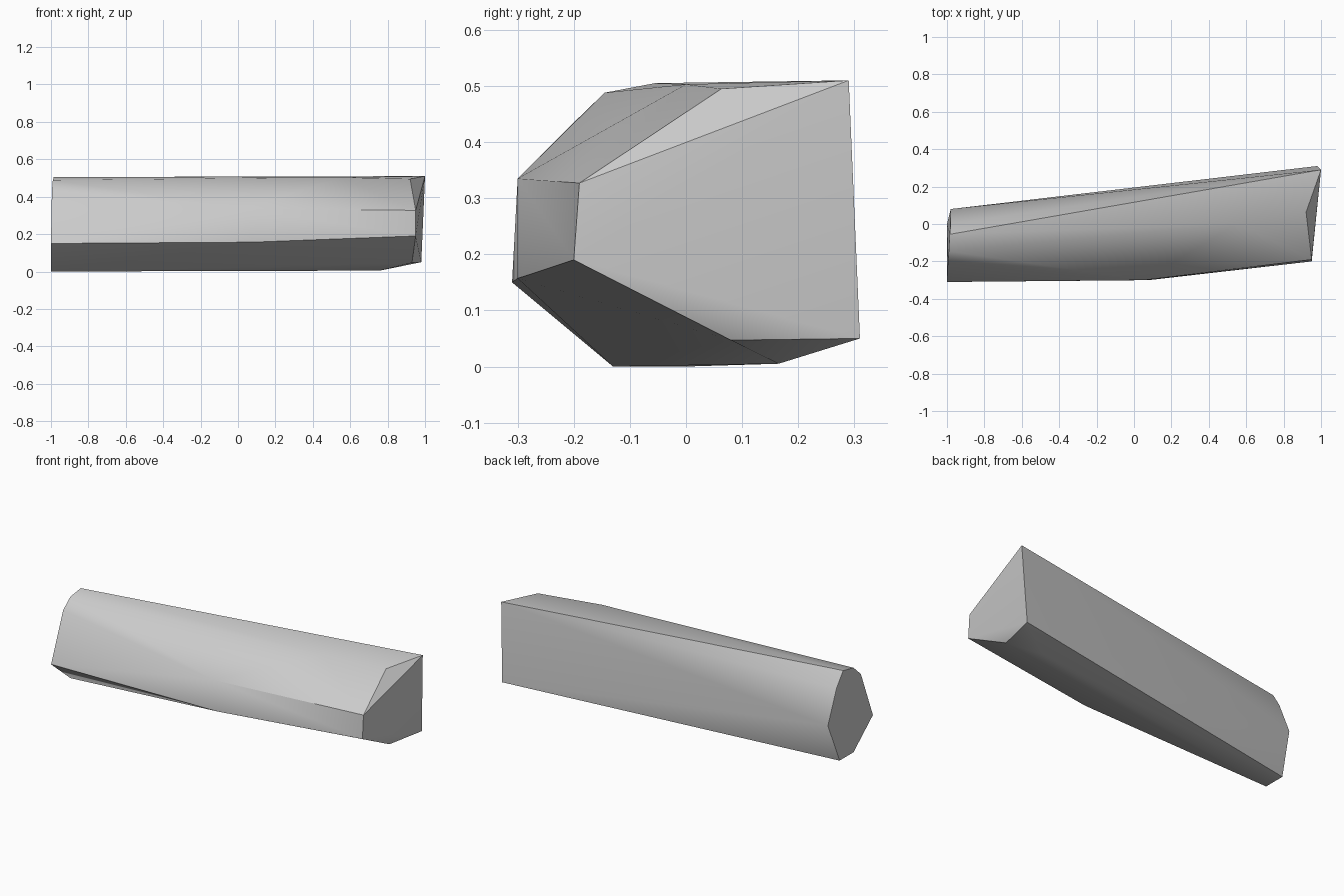
import bpy
import bmesh
import math

# Remove the default object only
cube = bpy.data.objects.get("Cube")
if cube:
    bpy.data.objects.remove(cube, do_unlink=True)


def make_material(name, colour):
    mat = bpy.data.materials.new(name)
    mat.use_nodes = True
    mat.diffuse_color = colour
    mat.node_tree.nodes["Principled BSDF"].inputs["Base Color"].default_value = colour
    return mat


def hull_object(name, corners, mat, angle):
    """Closed convex block stretched over its corner points."""
    bm = bmesh.new()
    for corner in corners:
        bm.verts.new(corner)
    result = bmesh.ops.convex_hull(bm, input=bm.verts[:])
    spare = [g for g in result["geom_interior"] + result["geom_unused"]
             if isinstance(g, bmesh.types.BMVert)]
    bmesh.ops.delete(bm, geom=list(set(spare)), context="VERTS")
    # Merge the flat end cap triangles
    bmesh.ops.dissolve_limit(bm, angle_limit=math.radians(1),
                             verts=bm.verts[:], edges=bm.edges[:])
    bmesh.ops.recalc_face_normals(bm, faces=bm.faces[:])
    mesh = bpy.data.meshes.new(name)
    bm.to_mesh(mesh)
    bm.free()
    mesh.materials.append(mat)
    obj = bpy.data.objects.new(name, mesh)
    bpy.context.collection.objects.link(obj)
    bpy.ops.object.select_all(action="DESELECT")
    obj.select_set(True)
    bpy.context.view_layer.objects.active = obj
    bpy.ops.object.shade_smooth_by_angle(angle=math.radians(angle))
    return obj


# Rounded cut at the narrow end
narrow_end = [
    (-1.0, -0.31, 0.15), (-1.0, -0.13, 0.0), (-1.0, 0.0, 0.0),
    (-0.98, 0.08, 0.23), (-0.98, 0.0, 0.42), (-0.985, -0.055, 0.505),
    (-0.99, -0.145, 0.488), (-0.995, -0.205, 0.43),
]

# Bulge along the front, ridge on top and keel below
middle = [
    (0.05, -0.30, 0.335), (0.08, -0.30, 0.157),
    (0.55, 0.0, 0.503), (0.76, 0.165, 0.005),
]

# Squared cut at the wide end
wide_end = [
    (1.0, 0.29, 0.51), (0.92, 0.063, 0.495), (0.95, -0.19, 0.327),
    (0.95, -0.20, 0.19), (0.93, 0.08, 0.047), (0.98, 0.31, 0.05),
]

stone = make_material("light_grey", (0.6, 0.6, 0.6, 1.0))
hull_object("faceted_beam", narrow_end + middle + wide_end, stone, 30)
